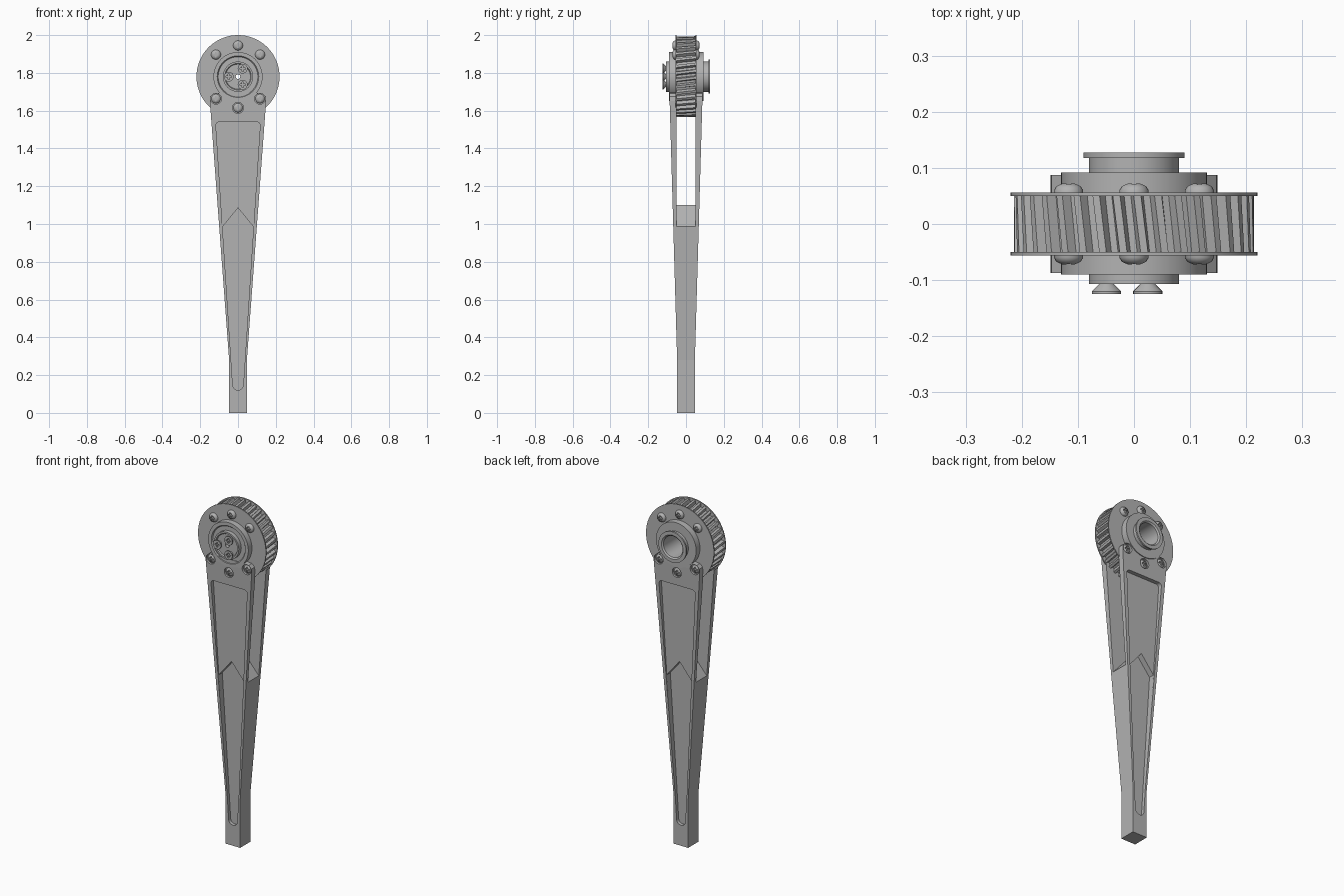
import bpy, bmesh
from math import sin, cos, pi, radians
from mathutils import Vector, Matrix

if "Cube" in bpy.data.objects:
    bpy.data.objects.remove(bpy.data.objects["Cube"])

HUB_Z = 1.78          # height of the wheel axle
BOLT_R = 0.165        # bolt circle radius

metal = bpy.data.materials.new("grey metal")
metal.use_nodes = True
GREY = (0.45, 0.45, 0.45, 1)
metal.diffuse_color = GREY
metal.node_tree.nodes["Principled BSDF"].inputs["Base Color"].default_value = GREY


def activate(ob):
    bpy.ops.object.select_all(action='DESELECT')
    ob.select_set(True)
    bpy.context.view_layer.objects.active = ob


def finish(name, bm):
    bmesh.ops.recalc_face_normals(bm, faces=bm.faces)
    me = bpy.data.meshes.new(name)
    bm.to_mesh(me)
    bm.free()
    me.materials.append(metal)
    ob = bpy.data.objects.new(name, me)
    bpy.context.collection.objects.link(ob)
    return ob


def prism(name, pts, lo, hi, axis='y'):
    """Extrude an (x, z) outline along y, or a (y, z) outline along x."""
    bm = bmesh.new()
    put = (lambda a, z, d: (a, d, z)) if axis == 'y' else (lambda a, z, d: (d, a, z))
    rings = [[bm.verts.new(put(a, z, d)) for a, z in pts] for d in (lo, hi)]
    for ring in rings:
        bm.faces.new(ring)
    for i in range(len(pts)):
        j = (i + 1) % len(pts)
        bm.faces.new((rings[0][i], rings[0][j], rings[1][j], rings[1][i]))
    return finish(name, bm)


def lathe(name, prof, x=0, z=HUB_Z, steps=48, closed=False):
    """Turn an (r, y) profile about a y axis through (x, z)."""
    bm = bmesh.new()
    vs = [bm.verts.new((r, y, 0)) for r, y in prof]
    es = [bm.edges.new(p) for p in zip(vs, vs[1:])]
    if closed:
        es.append(bm.edges.new((vs[-1], vs[0])))
    bmesh.ops.spin(bm, geom=vs + es, cent=(0, 0, 0), axis=(0, 1, 0),
                   angle=2 * pi, steps=steps, use_duplicate=False)
    bmesh.ops.remove_doubles(bm, verts=bm.verts, dist=1e-5)
    bmesh.ops.transform(bm, matrix=Matrix.Translation(Vector((x, 0, z))), verts=bm.verts)
    return finish(name, bm)


def boolean(ob, cutter, op='DIFFERENCE'):
    mod = ob.modifiers.new("cut", 'BOOLEAN')
    mod.operation, mod.solver, mod.object = op, 'EXACT', cutter
    activate(ob)
    bpy.ops.object.modifier_apply(modifier=mod.name)
    bpy.data.objects.remove(cutter)


def smooth(ob):
    activate(ob)
    bpy.ops.object.shade_smooth_by_angle(angle=radians(35))


def mirrored(half):
    """Close a right-hand outline, listed bottom to top, with its mirror image."""
    return half + [(-a, z) for a, z in reversed(half) if a > 1e-6]


def box(x, z, w, h):
    return [(x - w, z - h), (x + w, z - h), (x + w, z + h), (x - w, z + h)]


def arc(cx, cz, r, a0, a1, n=6):
    return [(cx + r * cos(radians(a0 + (a1 - a0) * i / n)),
             cz + r * sin(radians(a0 + (a1 - a0) * i / n))) for i in range(n + 1)]


# Forked arm: tapered in both directions
arm = prism("forked_arm", mirrored([(0.047, 0), (0.047, 0.28), (0.149, 1.65),
                                    (0.147, 1.675), (0.13, 1.692), (0.1, 1.695)]), -0.12, 0.12)
side = prism("side_taper", mirrored([(0.047, -0.1), (0.047, 0.28), (0.087, 1.66), (0.087, 1.8)]),
             -0.3, 0.3, 'x')
boolean(arm, side, 'INTERSECT')

# Slot between the prongs, with a ridged floor
boolean(arm, prism("slot", [(0, 1.1), (0.1, 0.985), (0.3, 0.755), (0.3, 1.9),
                            (-0.3, 1.9), (-0.3, 0.755), (-0.1, 0.985)], -0.05, 0.05))

# Shallow upper and deep lower pockets, plus bolt seats, on both faces
toe = arc(0, 0.148, 0.028, -90, 0)
upper = mirrored(toe + arc(0.099, 1.522, 0.018, 0, 90, 4))
lower = mirrored(toe + [(0.082, 0.985), (0, 1.085)])
low_bolts = [radians(a) for a in (225, 270, 315)]
high_bolts = [radians(a) for a in (45, 90, 135)]
for s in (-1, 1):
    boolean(arm, prism("pocket", upper, s * 0.06, s * 0.2))
    boolean(arm, prism("pocket", lower, s * 0.028, s * 0.2))
    for a in low_bolts:
        seat = [(0, s * 0.074), (0.029, s * 0.074), (0.029, s * 0.2), (0, s * 0.2)]
        boolean(arm, lathe("seat", seat, BOLT_R * cos(a), HUB_Z + BOLT_R * sin(a), 24))

# Toothed wheel rim with slightly slanted teeth
TEETH, TWIST = 36, 0.03
bm = bmesh.new()
loops = []
for y, twist in ((-0.052, -TWIST), (0.052, TWIST)):
    loop = []
    for i in range(TEETH):
        for part, r in ((0, 0.196), (0.35, 0.196), (0.5, 0.214), (0.85, 0.214)):
            a = 2 * pi * (i + part) / TEETH + twist
            loop.append(bm.verts.new((r * cos(a), y, HUB_Z + r * sin(a))))
    loops.append(loop)
for i in range(len(loops[0])):
    j = (i + 1) % len(loops[0])
    bm.faces.new((loops[0][i], loops[0][j], loops[1][j], loops[1][i]))
finish("toothed_rim", bm)

# Wheel side plates
for s, label in ((-1, "front"), (1, "back")):
    smooth(lathe(label + "_wheel_plate",
                 [(0.1, s * 0.05), (0.22, s * 0.05), (0.22, s * 0.056), (0.1, s * 0.056)],
                 steps=72, closed=True))

# Stepped hub with an open back bore and a small through hole
smooth(lathe("hub", [(0.012, -0.1), (0.066, -0.1), (0.07, -0.107), (0.08, -0.107),
                     (0.08, -0.084), (0.105, -0.084), (0.11, -0.09), (0.13, -0.09),
                     (0.13, 0.092), (0.08, 0.092), (0.08, 0.118), (0.09, 0.118),
                     (0.09, 0.127), (0.07, 0.127), (0.062, 0.12), (0.062, -0.06),
                     (0.012, -0.06)], steps=64, closed=True))


def bolt(name, x, z, prof, s):
    """A turned head with a cross recess; s is the side it faces."""
    ob = lathe(name, [(r, s * y) for r, y in prof], x, z, 24)
    top = prof[-1][1]
    for w, h in ((0.014, 0.004), (0.004, 0.014)):
        boolean(ob, prism("slot", box(x, z, w, h), s * (top - 0.008), s * (top + 0.02)))
    smooth(ob)


# Domed bolts on the wheel, seated bolts on the arm
dome = [(0, 0.05), (0.026, 0.05), (0.026, 0.06), (0.022, 0.067), (0.012, 0.072), (0, 0.073)]
for s, label in ((-1, "front"), (1, "back")):
    for angles, lift, kind in ((high_bolts, 0, "_wheel_bolt"), (low_bolts, 0.011, "_arm_bolt")):
        for a in angles:
            bolt(label + kind, BOLT_R * cos(a), HUB_Z + BOLT_R * sin(a),
                 [(r, y + lift) for r, y in dome], s)

# Flared screws on the front of the hub
flare = [(0, 0.095), (0.013, 0.095), (0.013, 0.107), (0.026, 0.12), (0.026, 0.125), (0, 0.125)]
for i in range(3):
    a = pi + i * 2 * pi / 3
    bolt("hub_screw", 0.049 * cos(a), HUB_Z + 0.049 * sin(a), flare, -1)
